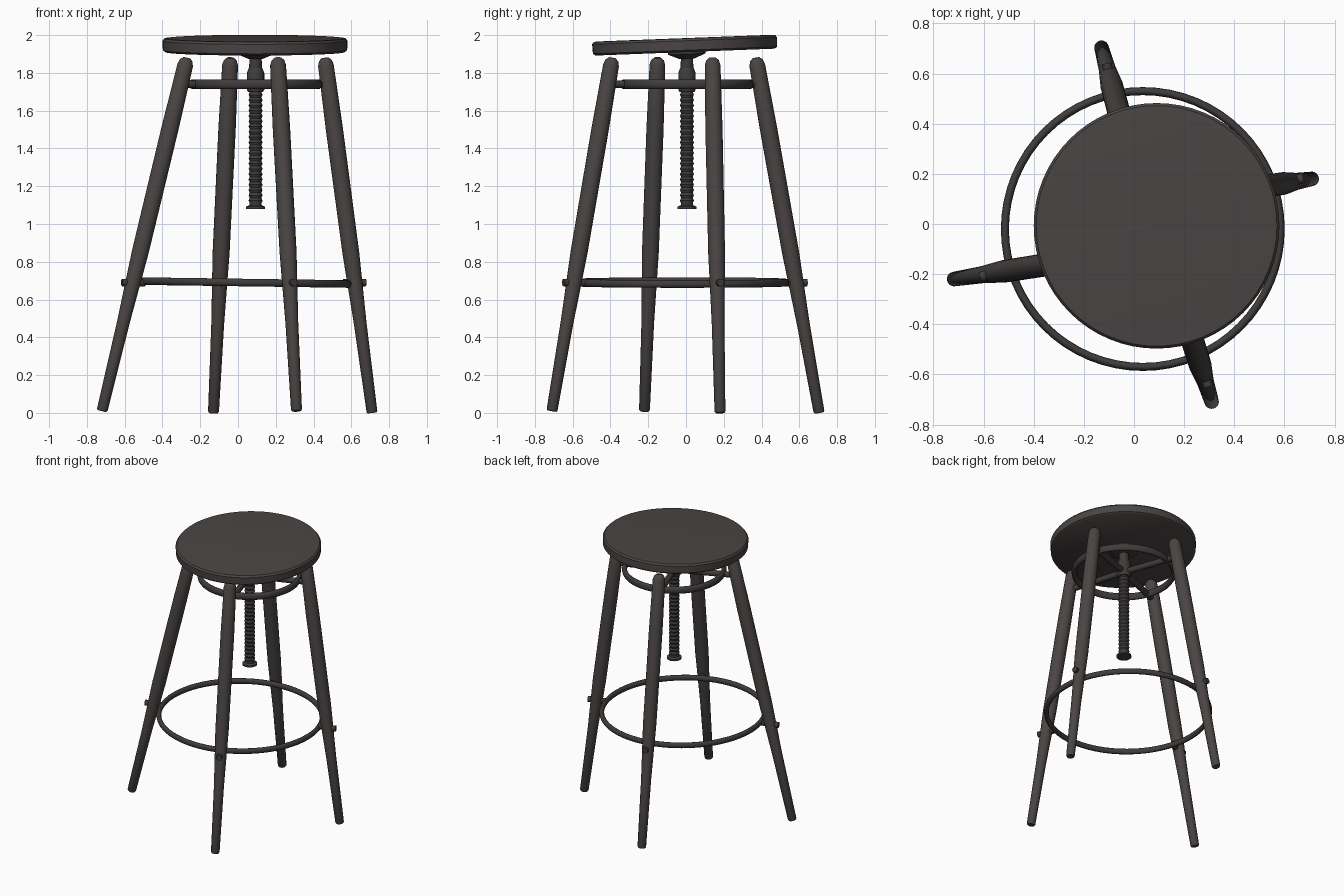
import bpy, bmesh, math
from mathutils import Vector

cube = bpy.data.objects.get("Cube")
if cube:
    bpy.data.objects.remove(cube, do_unlink=True)


def material(name, colour):
    m = bpy.data.materials.new(name)
    m.use_nodes = True
    m.diffuse_color = (*colour, 1)
    m.node_tree.nodes["Principled BSDF"].inputs["Base Color"].default_value = (*colour, 1)
    return m


PAINT = material("charcoal paint", (0.068, 0.060, 0.057))
METAL = material("dark metal", (0.050, 0.045, 0.043))


def finish(name, bm, mat):
    bmesh.ops.recalc_face_normals(bm, faces=bm.faces)
    mesh = bpy.data.meshes.new(name)
    bm.to_mesh(mesh)
    bm.free()
    mesh.materials.append(mat)
    obj = bpy.data.objects.new(name, mesh)
    bpy.context.collection.objects.link(obj)
    bpy.ops.object.select_all(action='DESELECT')
    obj.select_set(True)
    bpy.context.view_layer.objects.active = obj
    bpy.ops.object.shade_smooth_by_angle(angle=math.radians(40))
    return obj


def lathe(name, profile, mat, sides=20):
    """Closed turned solid from (radius, height) points."""
    bm = bmesh.new()
    rings = []
    for r, z in profile:
        rings.append([bm.verts.new((r * math.cos(a), r * math.sin(a), z))
                      for a in (math.tau * i / sides for i in range(sides))])
    for low, high in zip(rings, rings[1:]):
        for i in range(sides):
            j = (i + 1) % sides
            bm.faces.new((low[i], low[j], high[j], high[i]))
    bm.faces.new(rings[0])
    bm.faces.new(rings[-1])
    return finish(name, bm, mat)


def place(obj, start, end):
    """Stand a turned part on start, with its axis pointing at end."""
    axis = Vector(end) - Vector(start)
    obj.location = start
    obj.rotation_euler = axis.to_track_quat('Z', 'Y').to_euler()


def rod(name, start, end, radius, mat, sides=12):
    length = (Vector(end) - Vector(start)).length
    place(lathe(name, [(radius, 0), (radius, length)], mat, sides), start, end)


def hoop(name, centre, radius, half_width, half_height, mat, tilt=0):
    bpy.ops.mesh.primitive_torus_add(major_radius=radius, minor_radius=half_width,
                                     major_segments=64, minor_segments=12,
                                     location=centre, rotation=(0, tilt, 0))
    obj = bpy.context.object
    obj.name = name
    obj.scale.z = half_height / half_width
    obj.data.materials.append(mat)
    bpy.ops.object.shade_smooth_by_angle(angle=math.radians(60))


# Seat: thick disc with softened rims, tipped slightly forward
seat = lathe("seat", [(0.475, 0), (0.488, 0.01), (0.49, 0.06), (0.48, 0.072), (0.46, 0.074)],
             PAINT, 64)
seat.location = (0.09, -0.005, 1.91)
seat.rotation_euler = (math.radians(2.2), 0, 0)

# Legs: splayed, tapered towards the foot, rounded at the top
legs = {
    "right_leg": ((-0.72, -0.22, 0.01), (-0.27, -0.15, 1.88)),
    "back_leg": ((-0.13, 0.705, 0), (-0.04, 0.37, 1.88)),
    "left_leg": ((0.71, 0.18, 0), (0.46, 0.14, 1.88)),
    "front_leg": ((0.31, -0.71, 0.01), (0.21, -0.39, 1.88)),
}
foot_centre = Vector((0.035, -0.02, 0.69))
screw_centre = Vector((0.093, 0.005, 1.74))


def point_at(foot, top, z):
    return Vector(foot).lerp(Vector(top), (z - foot[2]) / (top[2] - foot[2]))


for name, (foot, top) in legs.items():
    length = (Vector(top) - Vector(foot)).length
    place(lathe(name, [(0.024, 0), (0.029, 0.008), (0.034, length * 0.25),
                       (0.045, length * 0.45), (0.046, length * 0.8), (0.042, length - 0.04),
                       (0.034, length - 0.014), (0.018, length)], PAINT), foot, top)
    # Bolts through the leg into the two hoops
    for level, centre, hoop_radius, tag in ((0.69, foot_centre, 0.55, "foot_bolt"),
                                            (1.74, screw_centre, 0.335, "upper_bolt")):
        hit = point_at(foot, top, level)
        out = (hit - centre).normalized()
        reach = 0.06 if tag == "foot_bolt" else 0.02
        rod(name + "_" + tag, centre + out * hoop_radius, hit + out * reach, 0.02, METAL)
    # Spoke from the screw collar to the upper hoop
    out = (point_at(foot, top, 1.74) - screw_centre).normalized()
    rod(name + "_spoke", screw_centre, screw_centre + out * 0.335, 0.021, METAL)

# Hoops
hoop("foot_hoop", foot_centre, 0.55, 0.016, 0.02, METAL, math.radians(0.8))
hoop("upper_hoop", screw_centre, 0.335, 0.017, 0.026, METAL)

# Threaded screw, with a flange at the bottom end
thread = [(0.05, 0), (0.05, 0.012), (0.033, 0.02)]
pitch = 0.028
for i in range(24):
    z = 0.03 + i * pitch
    thread += [(0.031, z), (0.037, z + pitch * 0.5)]
thread.append((0.031, 0.82))
screw = lathe("height_screw", thread, METAL)
screw.location = (screw_centre.x, screw_centre.y, 1.08)

# Collar in the spokes and mounting plate under the seat
collar = lathe("screw_collar", [(0.04, 0), (0.046, 0.01), (0.046, 0.1), (0.036, 0.125)], METAL)
collar.location = (screw_centre.x, screw_centre.y, 1.70)
plate = lathe("seat_plate", [(0.04, 0), (0.1, 0.025), (0.1, 0.04)], METAL, 32)
plate.location = (screw_centre.x, screw_centre.y, 1.875)
plate.rotation_euler = seat.rotation_euler
